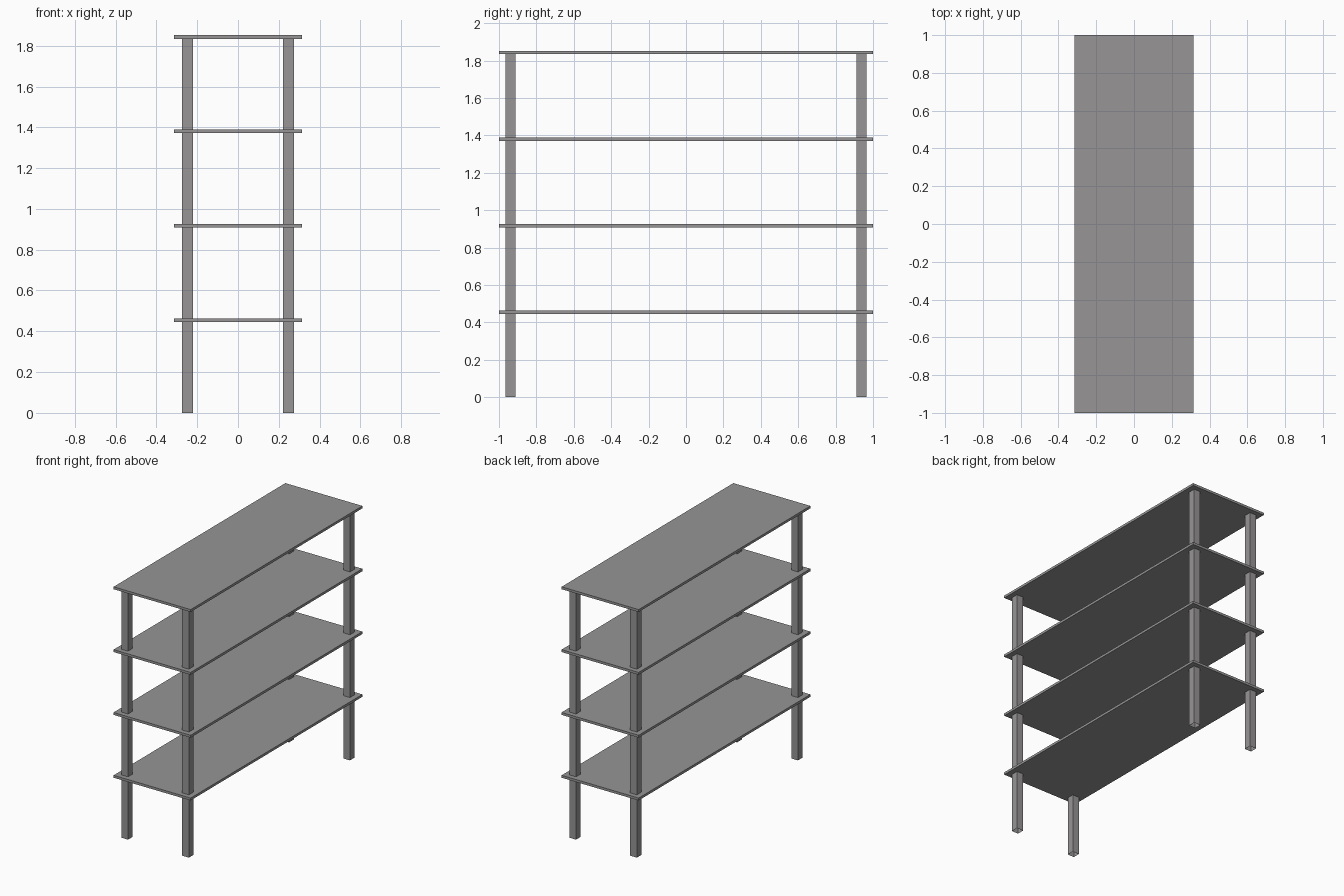
import bpy
import bmesh
from mathutils import Matrix, Vector

if "Cube" in bpy.data.objects:
    bpy.data.objects.remove(bpy.data.objects["Cube"])

HALF_W, HALF_L = 0.314, 1.0      # shelf half width (x) and half length (y)
THICK, STEP = 0.018, 0.463       # shelf thickness and spacing of shelf tops
LEG = 0.054                      # leg section
LEG_X, LEG_Y = 0.248, 0.938      # leg centres
TOP = 4 * STEP

# Dark grey metal
metal = bpy.data.materials.new("dark_grey_metal")
metal.diffuse_color = (0.31, 0.30, 0.305, 1)
metal.use_nodes = True
metal.node_tree.nodes["Principled BSDF"].inputs["Base Color"].default_value = metal.diffuse_color


def box(name, centre, size, open_ends=False):
    bm = bmesh.new()
    m = Matrix.Translation(Vector(centre)) @ Matrix.Diagonal((*size, 1))
    bmesh.ops.create_cube(bm, size=1, matrix=m)
    if open_ends:
        bm.normal_update()
        ends = [f for f in bm.faces if abs(f.normal.z) > 0.9]
        bmesh.ops.delete(bm, geom=ends, context='FACES_ONLY')
    mesh = bpy.data.meshes.new(name)
    bm.to_mesh(mesh)
    bm.free()
    mesh.materials.append(metal)
    obj = bpy.data.objects.new(name, mesh)
    bpy.context.collection.objects.link(obj)
    return obj


# Four overhanging shelf boards
for i in range(1, 5):
    box(f"shelf_{i}", (0, 0, i * STEP - THICK / 2),
        (2 * HALF_W, 2 * HALF_L, THICK))

# Four square tube legs, open at the foot, running up to the top board
leg_h = TOP - THICK
for sy, end in ((-1, "front"), (1, "back")):
    for sx, side in ((-1, "left"), (1, "right")):
        box(f"{end}_{side}_leg", (sx * LEG_X, sy * LEG_Y, leg_h / 2),
            (LEG, LEG, leg_h), open_ends=True)
